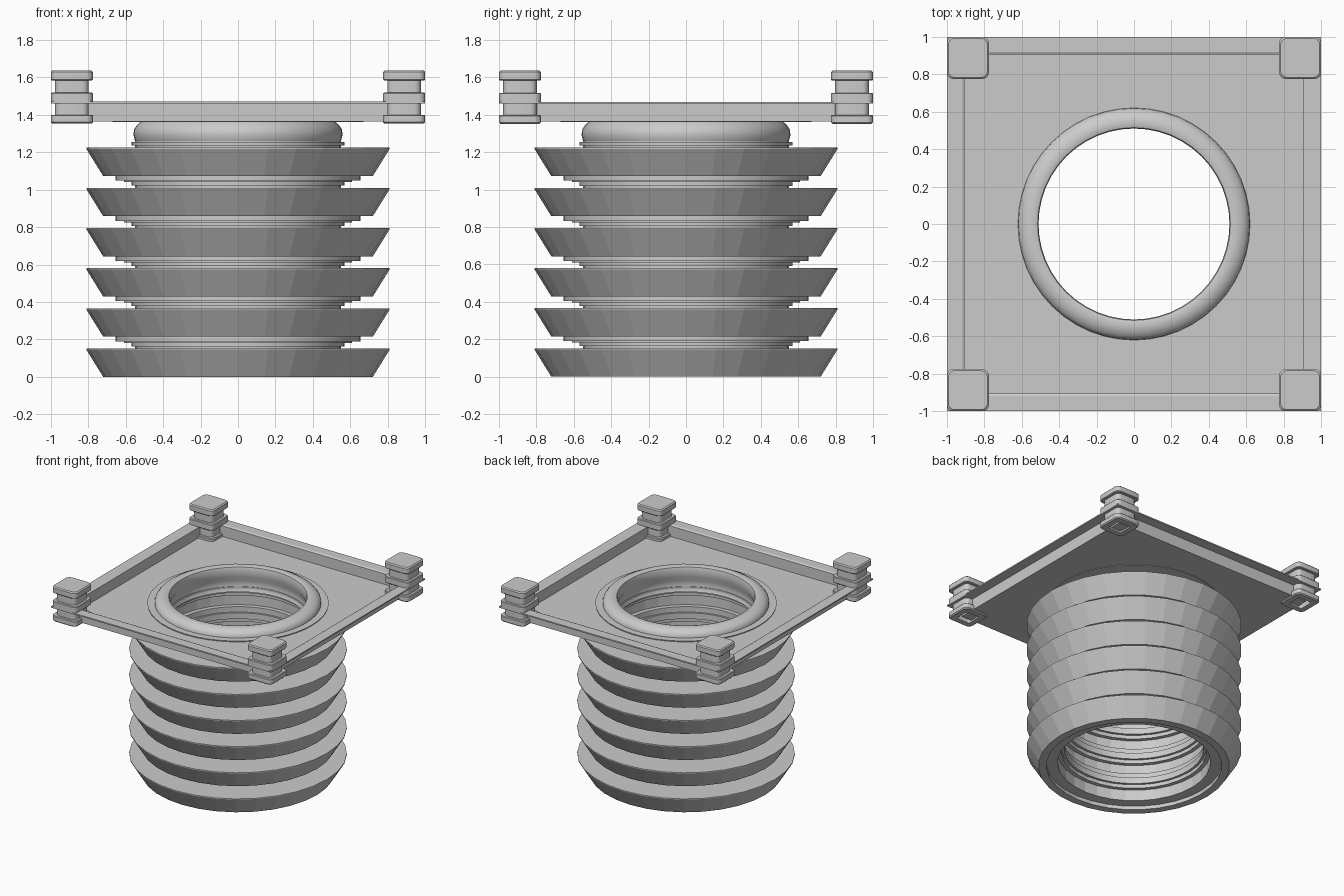
import bpy, bmesh, math

cube = bpy.data.objects.get("Cube")
if cube:
    bpy.data.objects.remove(cube)

grey = bpy.data.materials.new("plain grey")
grey.use_nodes = True
GREY = (0.6, 0.6, 0.6, 1)
grey.diffuse_color = GREY
grey.node_tree.nodes["Principled BSDF"].inputs["Base Color"].default_value = GREY


def finish(bm, name, angle=None):
    bmesh.ops.recalc_face_normals(bm, faces=bm.faces)
    mesh = bpy.data.meshes.new(name)
    bm.to_mesh(mesh)
    bm.free()
    mesh.materials.append(grey)
    ob = bpy.data.objects.new(name, mesh)
    bpy.context.collection.objects.link(ob)
    if angle:
        bpy.ops.object.select_all(action='DESELECT')
        ob.select_set(True)
        bpy.context.view_layer.objects.active = ob
        bpy.ops.object.shade_smooth_by_angle(angle=math.radians(angle))
    return ob


def ring_at(bm, n, radius, z):
    return [bm.verts.new((radius * math.cos(2 * math.pi * i / n),
                          radius * math.sin(2 * math.pi * i / n), z)) for i in range(n)]


def bridge(bm, a, b):
    n = len(a)
    for i in range(n):
        j = (i + 1) % n
        bm.faces.new((a[i], a[j], b[j], b[i]))


def lathe(name, profile, n, base=0, angle=None):
    """Revolve a closed (radius, z) profile around the z axis."""
    bm = bmesh.new()
    rings = [ring_at(bm, n, r, z + base) for r, z in profile]
    for k in range(len(rings)):
        bridge(bm, rings[k - 1], rings[k])
    return finish(bm, name, angle)


def rounded_square(bm, cx, cy, half, corner, z):
    verts = []
    for q in range(4):
        mid = math.radians(45 + 90 * q)
        ox = math.copysign(half - corner, math.cos(mid))
        oy = math.copysign(half - corner, math.sin(mid))
        for s in range(5):
            a = math.radians(90 * q + 22.5 * s)
            verts.append(bm.verts.new((cx + ox + corner * math.cos(a),
                                       cy + oy + corner * math.sin(a), z)))
    return verts


# Stacked flared shells, each with stepped seat under it and a neck disc on top
PITCH = 0.2145
shell = [(0.66, 0), (0.72, 0), (0.81, 0.145), (0.81, 0.152), (0.545, 0.152),
         (0.545, 0.12), (0.576, 0.12), (0.576, 0.03), (0.66, 0.03)]
disc = [(0.55, 0.15), (0.55, 0.163), (0.57, 0.163), (0.57, 0.182), (0.55, 0.182),
        (0.55, 0.20), (0.525, 0.20), (0.525, 0.15)]
seat = [(0.61, 0.182), (0.61, 0.19), (0.655, 0.19), (0.655, 0.244), (0.54, 0.244), (0.54, 0.182)]
for k in range(6):
    lathe(f"flared_shell_{k + 1}", shell, 32, k * PITCH)
    lathe(f"neck_disc_{k + 1}", disc, 48, k * PITCH, 30)
    if k < 5:
        lathe(f"stepped_seat_{k + 1}", seat, 48, k * PITCH, 30)

# Bulged collar passing through the tray
collar = [(0.535, 1.235), (0.55, 1.26), (0.558, 1.29), (0.556, 1.32), (0.54, 1.345),
          (0.52, 1.362), (0.67, 1.362), (0.675, 1.385), (0.62, 1.385), (0.617, 1.405),
          (0.6, 1.425), (0.57, 1.44), (0.535, 1.445), (0.515, 1.438), (0.51, 1.42),
          (0.51, 1.36), (0.53, 1.32), (0.53, 1.27), (0.515, 1.235)]
lathe("collar", collar, 48, 0, 40)

# Square tray: floor with round hole, upright walls and thin outward lip
bm = bmesh.new()


def square_ring(half, z, n=32):
    verts = []
    for i in range(n):
        c, s = math.cos(2 * math.pi * i / n), math.sin(2 * math.pi * i / n)
        f = half / max(abs(c), abs(s))
        verts.append(bm.verts.new((c * f, s * f, z)))
    return verts


tray = [ring_at(bm, 32, 0.53, 1.365), square_ring(0.92, 1.365), square_ring(0.92, 1.46),
        square_ring(1.0, 1.46), square_ring(1.0, 1.47), square_ring(0.92, 1.47),
        square_ring(0.905, 1.463), square_ring(0.905, 1.377), ring_at(bm, 32, 0.53, 1.377)]
for k in range(len(tray)):
    bridge(bm, tray[k - 1], tray[k])
finish(bm, "tray")

# Corner posts: three rounded pads with two waists and a square socket below
WIDE, WAIST, SOCKET = 0.1125, 0.09, 0.06
sections = [(SOCKET, 1.40), (SOCKET, 1.352), (WIDE - 0.008, 1.352), (WIDE, 1.36), (WIDE, 1.395),
            (WIDE - 0.005, 1.40), (WAIST, 1.40), (WAIST, 1.465), (WIDE - 0.005, 1.465),
            (WIDE, 1.47), (WIDE, 1.513), (WIDE - 0.005, 1.518), (WAIST, 1.518), (WAIST, 1.583),
            (WIDE - 0.005, 1.583), (WIDE, 1.588), (WIDE, 1.628), (WIDE - 0.008, 1.636)]
for side, x in (("left", 1), ("right", -1)):
    for end, y in (("front", -1), ("back", 1)):
        bm = bmesh.new()
        c = 1 - WIDE
        loops = [rounded_square(bm, x * c, y * c, h, 0.01 if h == SOCKET else 0.035, z)
                 for h, z in sections]
        for a, b in zip(loops, loops[1:]):
            bridge(bm, a, b)
        bm.faces.new(loops[0])
        bm.faces.new(loops[-1])
        finish(bm, f"{end}_{side}_post", 30)
